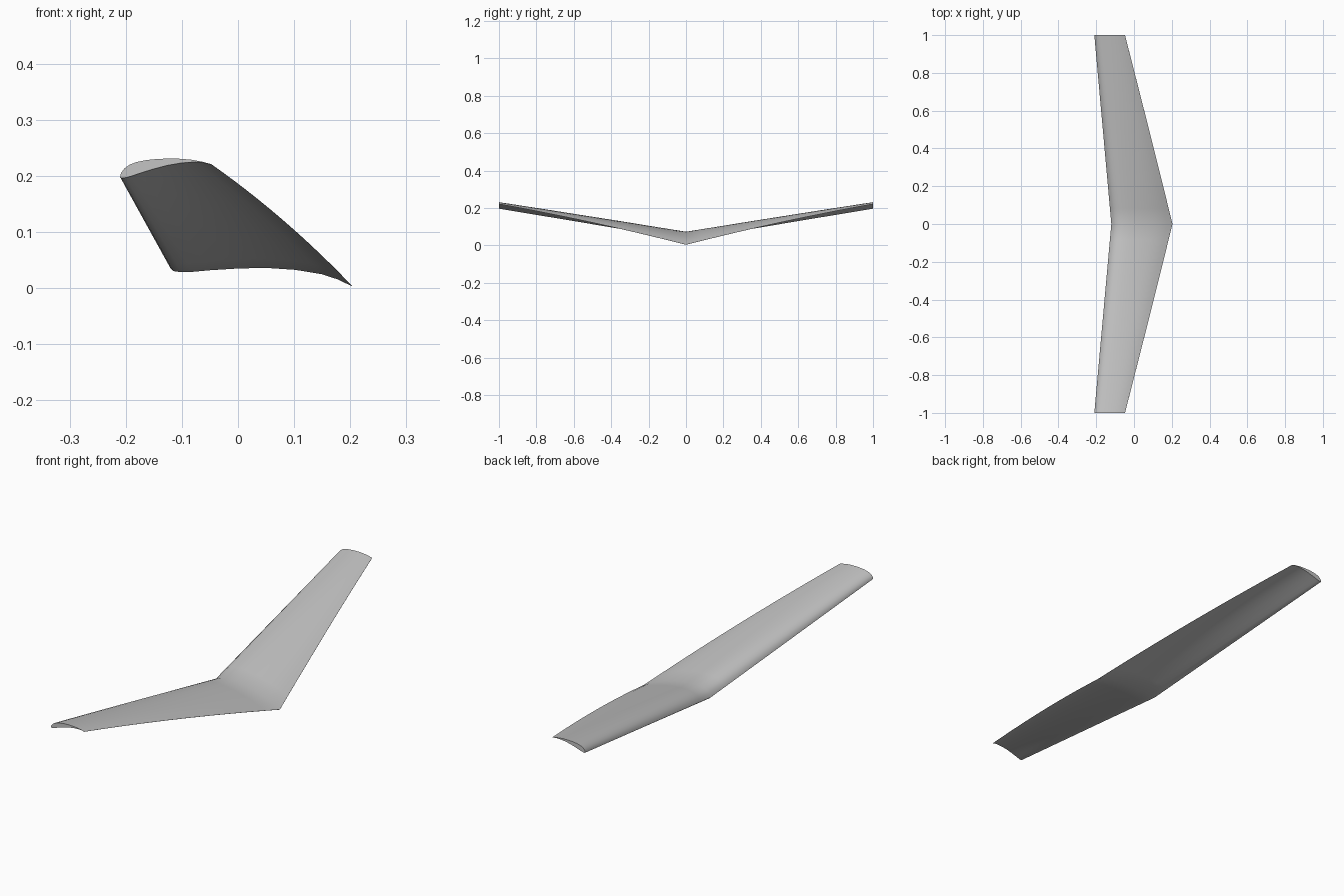
import bpy, bmesh, math

cube = bpy.data.objects.get("Cube")
if cube:
    bpy.data.objects.remove(cube, do_unlink=True)

# Cambered airfoil outline as fractions of the chord
UPPER = [(0, 0), (.015, .043), (.06, .088), (.12, .12), (.2, .138), (.3, .144),
         (.42, .14), (.55, .127), (.68, .106), (.8, .078), (.91, .041), (1, .002)]
LOWER = [(1, 0), (.92, .03), (.83, .05), (.68, .06), (.52, .055), (.37, .037),
         (.215, .012), (.12, -.006), (.06, -.014), (.015, -.012)]
OUTLINE = UPPER + LOWER
SEGMENTS = 12  # spanwise strips on each half


def mix(a, b, t):
    return a + (b - a) * t


def section(bm, y):
    """One airfoil ring: tapered, swept, raised and twisted along the span."""
    s = abs(y)
    lead_x, lead_z = mix(-.12, -.21, s), mix(.035, .198, s)
    chord = mix(.325, .164, s)
    twist = math.radians(mix(-5.6, 8, s))
    c, n = math.cos(twist) * chord, math.sin(twist) * chord
    return [bm.verts.new((lead_x + u * c - v * n, y, lead_z + u * n + v * c))
            for u, v in OUTLINE]


grey = bpy.data.materials.new("wing grey")
grey.use_nodes = True
colour = (.55, .55, .55, 1)
grey.diffuse_color = colour
grey.node_tree.nodes["Principled BSDF"].inputs["Base Color"].default_value = colour

# Skin lofted through the sections, with closed tips
bm = bmesh.new()
rings = [section(bm, i / SEGMENTS) for i in range(-SEGMENTS, SEGMENTS + 1)]
count = len(OUTLINE)
for a, b in zip(rings, rings[1:]):
    for i in range(count):
        j = (i + 1) % count
        bm.faces.new((a[i], a[j], b[j], b[i]))
bm.faces.new(rings[0])
bm.faces.new(rings[-1])
bmesh.ops.recalc_face_normals(bm, faces=bm.faces)
mesh = bpy.data.meshes.new("wing")
bm.to_mesh(mesh)
bm.free()
mesh.materials.append(grey)

wing = bpy.data.objects.new("wing", mesh)
bpy.context.collection.objects.link(wing)
bpy.ops.object.select_all(action='DESELECT')
wing.select_set(True)
bpy.context.view_layer.objects.active = wing
bpy.ops.object.shade_smooth_by_angle(angle=math.radians(40))
